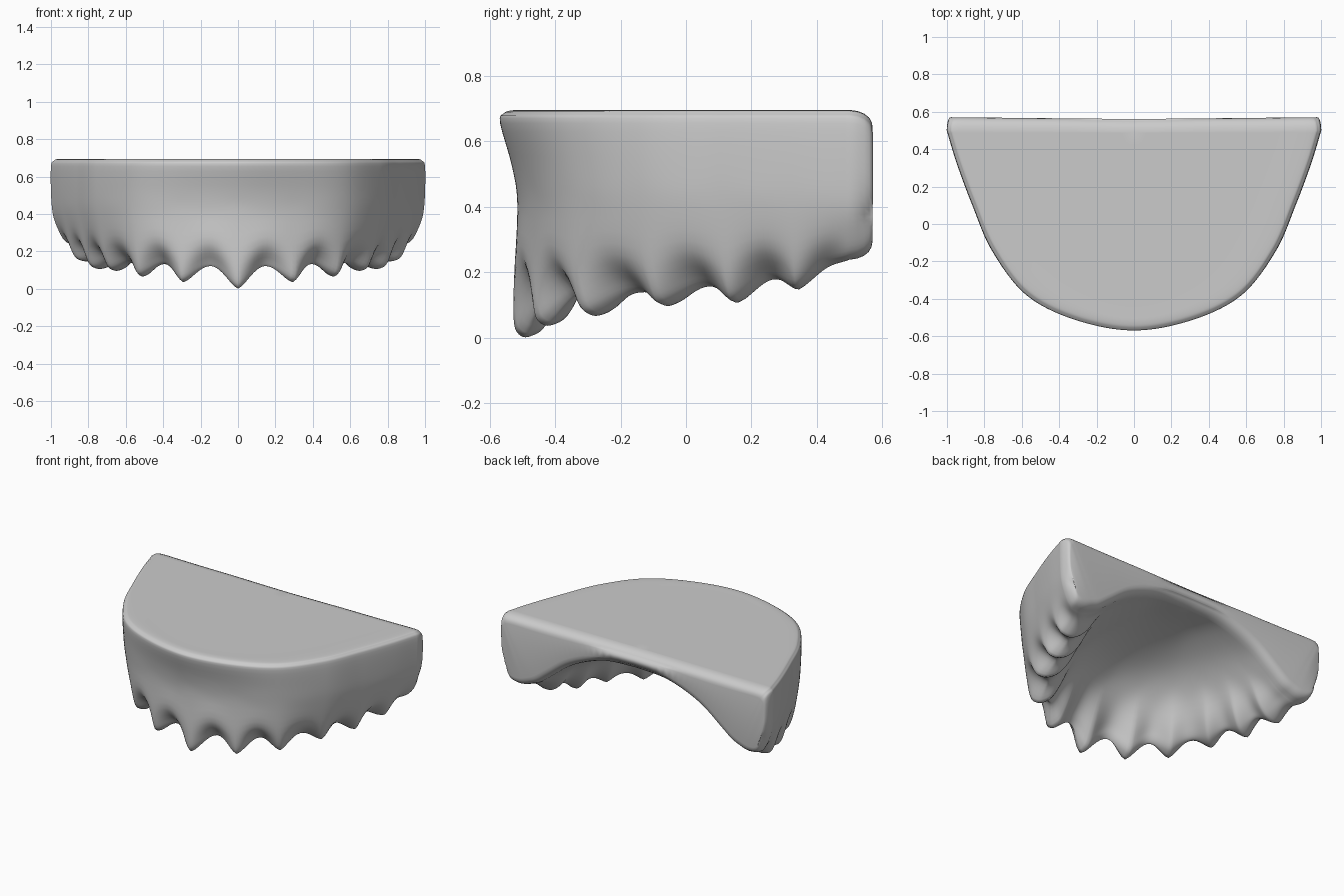
import bpy, bmesh, math
from mathutils import Vector

if "Cube" in bpy.data.objects:
    bpy.data.objects.remove(bpy.data.objects["Cube"])

# Arch stations, one per tooth from front centre to back: outline x, y, tooth tip z
HALF = [(0, -.568, .005), (.32, -.51, .04), (.578, -.378, .07), (.757, -.145, .10),
        (.863, .10, .11), (.945, .32, .15), (1, .50, .24)]
ARCH = [(-x, y, z) for x, y, z in HALF[:0:-1]] + HALF

# Cross-section from top centre, over the outer wall and teeth, to palate centre:
# radial factor at front, at back, height = a + b * tooth_edge, pull-in between teeth
PROFILE = [(0, 0, .695, 0, 0), (.25, .25, .695, 0, 0), (.5, .45, .695, 0, 0),
           (.75, .6, .695, 0, 0), (.9, .78, .695, 0, 0), (.96, .95, .695, 0, 0),
           (.99, .985, .685, 0, 0), (1, 1, .655, 0, 0), (.965, 1, .52, 0, 0),
           (.95, .99, .4, 0, 0), (.96, .96, .17, .6, .005), (.96, .925, .04, .9, .055),
           (.94, .88, 0, 1, .05), (.91, .83, 0, 1, .025), (.87, .775, .03, .95, 0),
           (.83, .715, .13, .65, -.01), (.74, .63, .34, .05, 0), (.61, .5, .45, 0, 0),
           (.42, .35, .52, 0, 0), (.2, .2, .56, 0, 0), (0, 0, .57, 0, 0)]
CENTRE_Y = .49
PER_TOOTH, PER_ROW = 14, 4


def smooth_path(points, steps):
    """Catmull-Rom resampling of a list of tuples."""
    pts = [Vector(p) for p in points]
    pts = [2 * pts[0] - pts[1]] + pts + [2 * pts[-1] - pts[-2]]
    out = []
    for i in range(1, len(pts) - 2):
        p0, p1, p2, p3 = pts[i - 1:i + 3]
        for k in range(steps):
            t = k / steps
            out.append(p1 + .5 * t * ((p2 - p0) + t * ((2 * p0 - 5 * p1 + 4 * p2 - p3)
                       + t * (3 * p1 - p0 - 3 * p2 + p3))))
    return out + [pts[-2]]


rows = smooth_path(PROFILE, PER_ROW)
stations = smooth_path(ARCH, PER_TOOTH)
n = len(rows)


def section(i, st):
    """One radial slice of the arch; gap is 0 on a tooth and 1 between teeth."""
    s = abs(i / PER_TOOTH - 6)
    back = .5 - .5 * math.cos(math.pi * min(1, s / 3.4))
    gap = abs(math.sin(math.pi * s)) ** 1.4
    depth = .02 if s > 5 else .12 - .065 * min(1, s / 2.5)
    edge = st[2] + gap * depth
    if s > 5:
        gap *= .5
    pts = []
    for kf, kb, a, b, pull in rows:
        k = kf + (kb - kf) * back - pull * gap
        pts.append(Vector((st[0] * k, CENTRE_Y + (st[1] - CENTRE_Y) * k, a + b * edge)))
    return pts


def cap_ring(sec, dy, shrink):
    """Rounded back end: step backwards and pull in towards the section middle."""
    ring = []
    limit = 8 * PER_ROW
    for j, p in enumerate(sec):
        q = min(j, n - 1 - j, limit)
        d = (sec[q] + sec[n - 1 - q]) / 2 - p
        r = p + d.normalized() * min(shrink, .6 * d.length)
        ring.append(r + Vector((0, dy, 0)))
    return ring


secs = [section(i, st) for i, st in enumerate(stations)]
caps = [(.025, .004), (.045, .013), (.06, .026), (.068, .042), (.071, .06)]
left = [cap_ring(secs[0], *c) for c in caps]
right = [cap_ring(secs[-1], *c) for c in caps]
secs = left[::-1] + secs + right

# Skin the sections and close the flat back ends
bm = bmesh.new()
grid = [[bm.verts.new(p) for p in sec] for sec in secs]
for A, B in zip(grid, grid[1:]):
    for j in range(n - 1):
        bm.faces.new((A[j], A[j + 1], B[j + 1], B[j]))
for E in (grid[0], grid[-1]):
    for j in range(n // 2):
        a, b, c, d = E[j], E[j + 1], E[n - 2 - j], E[n - 1 - j]
        bm.faces.new((a, b, d) if b is c else (a, b, c, d))
bmesh.ops.remove_doubles(bm, verts=bm.verts, dist=1e-5)
bmesh.ops.recalc_face_normals(bm, faces=bm.faces)
for f in bm.faces:
    f.smooth = True

mesh = bpy.data.meshes.new("upper_dental_arch")
bm.to_mesh(mesh)
bm.free()
obj = bpy.data.objects.new("upper_dental_arch", mesh)
bpy.context.collection.objects.link(obj)
